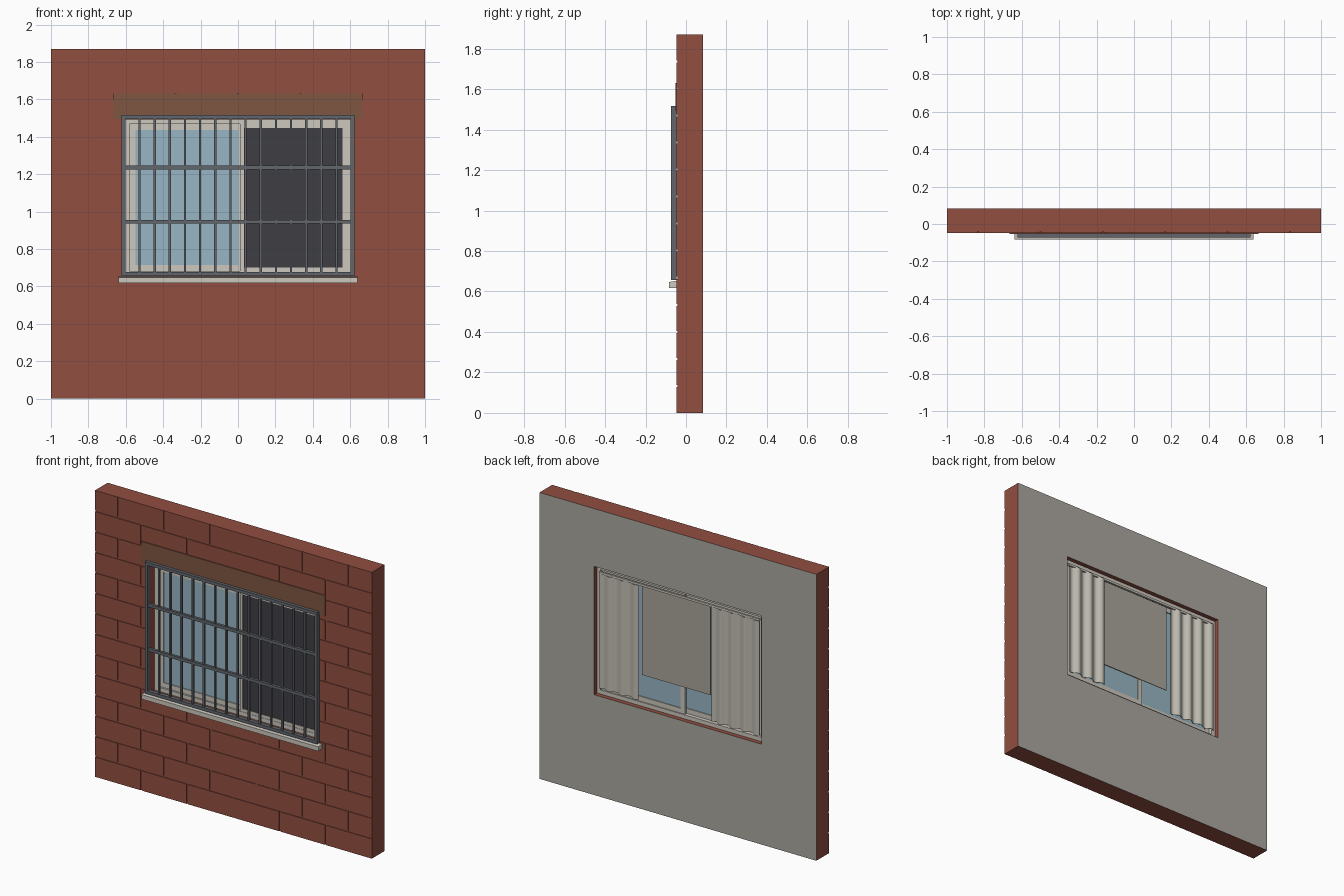
import bpy, bmesh, math

if "Cube" in bpy.data.objects:
    bpy.data.objects.remove(bpy.data.objects["Cube"])


def material(name, rgb):
    m = bpy.data.materials.new(name)
    lin = [(c / 255 / 12.92) if c < 11 else ((c / 255 + 0.055) / 1.055) ** 2.4 for c in rgb]
    m.diffuse_color = (*lin, 1)
    m.use_nodes = True
    m.node_tree.nodes["Principled BSDF"].inputs["Base Color"].default_value = m.diffuse_color
    return m


BRICK = material("brick red", (146, 78, 65))
PLASTER = material("plaster grey", (172, 168, 160))
WHITE = material("off white", (205, 200, 191))
GLASS = material("pale blue glass", (152, 182, 195))
MESH = material("dark insect screen", (62, 61, 67))
STEEL = material("grille grey", (98, 103, 108))
BROWN = material("lintel brown", (126, 86, 66))
CURTAIN = material("curtain cream", (192, 189, 178))
BLIND = material("blind beige", (170, 165, 156))


def finish(name, bm, *mats):
    bmesh.ops.recalc_face_normals(bm, faces=bm.faces)
    me = bpy.data.meshes.new(name)
    bm.to_mesh(me)
    bm.free()
    ob = bpy.data.objects.new(name, me)
    for m in mats:
        me.materials.append(m)
    bpy.context.collection.objects.link(ob)
    return ob


def add_box(bm, x0, x1, y0, y1, z0, z1):
    vs = bmesh.ops.create_cube(bm, size=1)["verts"]
    for v in vs:
        v.co = (x1 if v.co.x > 0 else x0, y1 if v.co.y > 0 else y0, z1 if v.co.z > 0 else z0)


def box(name, mat, *dims):
    bm = bmesh.new()
    add_box(bm, *dims)
    return finish(name, bm, mat)


def ring(name, outer, inner, y0, y1, *mats):
    """Rectangular frame; rectangles are (x0, x1, z0, z1)."""
    bm = bmesh.new()

    def loop(r, y):
        x0, x1, z0, z1 = r
        return [bm.verts.new((x, y, z)) for x, z in ((x0, z0), (x1, z0), (x1, z1), (x0, z1))]
    loops = [loop(outer, y0), loop(outer, y1), loop(inner, y1), loop(inner, y0)]
    for k in range(4):
        a, b = loops[k], loops[(k + 1) % 4]
        for i in range(4):
            j = (i + 1) % 4
            f = bm.faces.new((a[i], a[j], b[j], b[i]))
            if k == 1 and len(mats) > 1:      # rear face gets the second colour
                f.material_index = 1
    return finish(name, bm, *mats)


def inset(r, w):
    return (r[0] + w, r[1] - w, r[2] + w, r[3] - w)


H, FRONT, BACK = 1.87, -0.047, 0.083
OPEN = (-0.605, 0.605, 0.655, 1.493)

# wall core, plastered on the room side
ring("wall", (-1, 1, 0, H), OPEN, FRONT + 0.004, BACK, BRICK, PLASTER)

# brick facing in running bond, trimmed around the opening
bm = bmesh.new()
rows, bw, gap = 14, 1 / 3, 0.005
ch = H / rows
for r in range(rows):
    z0 = r * ch + (gap if r else 0)
    z1 = (r + 1) * ch - (gap if r < rows - 1 else 0)
    start = -1 - (bw / 2 if r % 2 else 0)
    for c in range(7):
        x0, x1 = start + c * bw, start + (c + 1) * bw
        x0 = -1 if x0 < -0.99 else x0 + gap
        x1 = 1 if x1 > 0.99 else x1 - gap
        if x1 - x0 < 0.02:
            continue
        pieces = []
        if z1 <= OPEN[2] or z0 >= OPEN[3]:
            pieces.append((x0, x1, z0, z1))
        else:
            pieces.append((x0, min(x1, OPEN[0]), z0, z1))
            pieces.append((max(x0, OPEN[1]), x1, z0, z1))
            m0, m1 = max(x0, OPEN[0]), min(x1, OPEN[1])
            pieces.append((m0, m1, z0, OPEN[2]))
            pieces.append((m0, m1, OPEN[3], z1))
        for a, b, c0, c1 in pieces:
            if b - a > 0.002 and c1 - c0 > 0.002:
                add_box(bm, a, b, FRONT, FRONT + 0.0045, c0, c1)
finish("brick_facing", bm, BRICK)

# lintel and sill
box("lintel", BROWN, -0.665, 0.665, -0.053, FRONT + 0.002, 1.495, 1.63)
bm = bmesh.new()
add_box(bm, -0.638, 0.638, -0.083, -0.03, 0.618, 0.655)
for v in bm.verts:
    if v.co.y < -0.05 and v.co.z > 0.64:      # sloped top
        v.co.z -= 0.008
finish("sill", bm, WHITE)

# window frame
INNER = inset(OPEN, 0.026)
ring("window_frame", OPEN, INNER, 0.0, 0.053, WHITE)

# two sliding sashes with glass
for side, y, x0, x1 in (("left", 0.012, INNER[0], 0.035), ("right", 0.03, -0.025, INNER[1])):
    r = (x0, x1, INNER[2], INNER[3])
    g = inset(r, 0.032)
    ring(side + "_sash", r, g, y, y + 0.016, WHITE)
    box(side + "_glass", GLASS, g[0], g[1], y + 0.006, y + 0.010, g[2], g[3])

# insect screen over the right half
r = (0.012, INNER[1], INNER[2], INNER[3])
g = inset(r, 0.02)
ring("screen_frame", r, g, 0.002, 0.011, WHITE)
box("insect_screen", MESH, g[0], g[1], 0.005, 0.008, g[2], g[3])

# security grille
G = (-0.622, 0.622, 0.656, 1.516)
GI = inset(G, 0.02)
ring("grille_frame", G, GI, -0.073, FRONT, STEEL)
bm = bmesh.new()
for z in (0.945, 1.235):
    add_box(bm, GI[0], GI[1], -0.071, -0.053, z - 0.01, z + 0.01)
for i in range(14):
    x = (i - 6.5) * 0.081
    add_box(bm, x - 0.006, x + 0.006, -0.067, -0.055, GI[2], GI[3])
finish("grille_bars", bm, STEEL)

# curtain rail and roller blind
box("curtain_rail", WHITE, -0.578, 0.578, 0.058, 0.07, 1.447, 1.461)
box("roller_blind", BLIND, -0.215, 0.28, 0.049, 0.053, 0.86, 1.45)


# pleated curtains
def curtain(name, x0, x1, waves):
    bm = bmesh.new()
    n = waves * 8
    rows = []
    for k in range(n + 1):
        t = k / n
        x = x0 + (x1 - x0) * t
        y = 0.067 + 0.011 * math.sin(t * waves * 2 * math.pi)
        rows.append([bm.verts.new((x, y + d, z)) for d, z in
                     ((0, 0.70), (0, 1.45), (0.003, 1.45), (0.003, 0.70))])
    for a, b in zip(rows, rows[1:]):
        for i in range(4):
            j = (i + 1) % 4
            bm.faces.new((a[i], a[j], b[j], b[i]))
    bm.faces.new(rows[0])
    bm.faces.new(rows[-1])
    ob = finish(name, bm, CURTAIN)
    bpy.context.view_layer.objects.active = ob
    ob.select_set(True)
    bpy.ops.object.shade_smooth_by_angle(angle=math.radians(50))
    ob.select_set(False)


curtain("curtain_a", 0.295, 0.575, 3)
curtain("curtain_b", -0.58, -0.235, 4)
